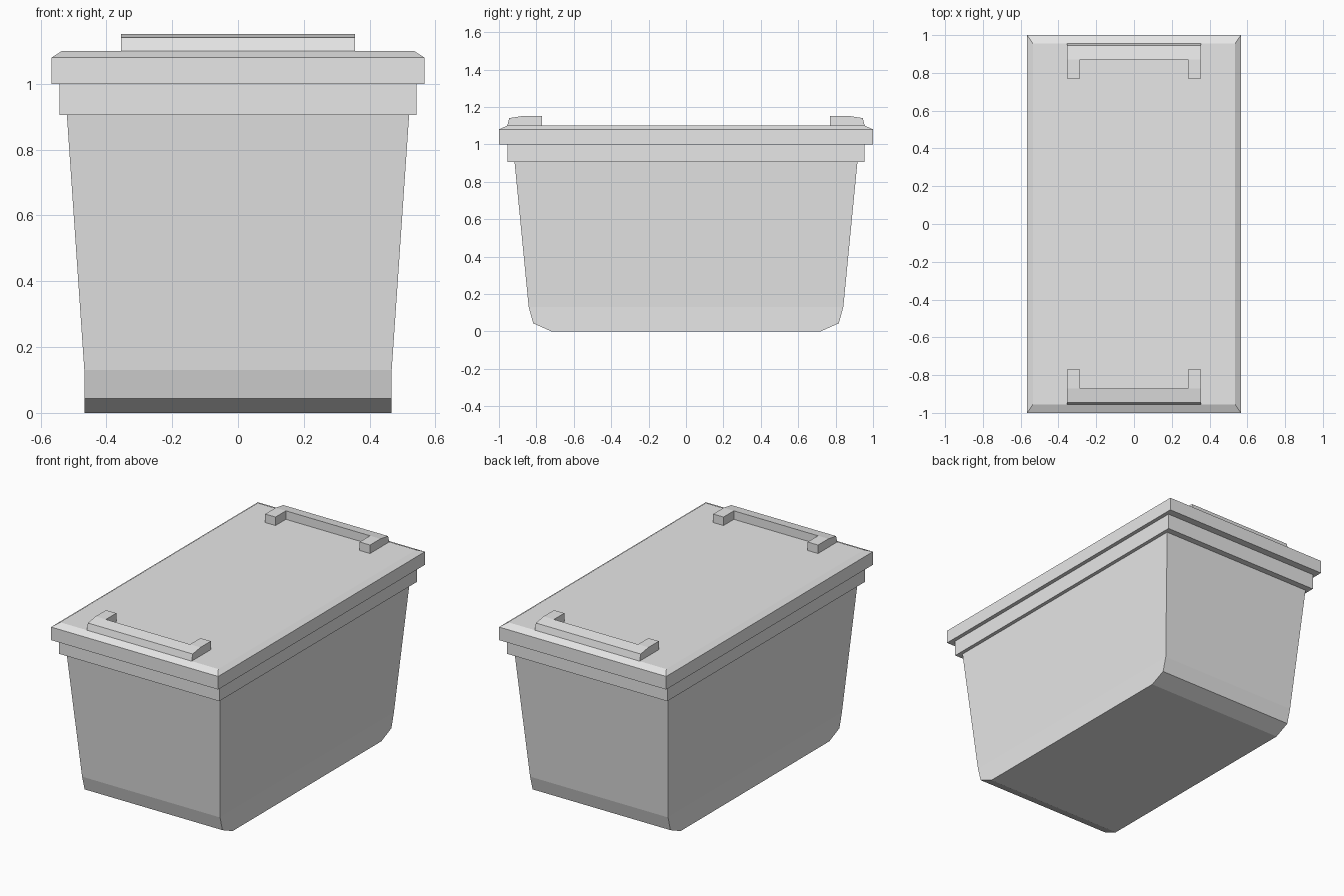
import bpy
import bmesh

cube = bpy.data.objects.get("Cube")
if cube:
    bpy.data.objects.remove(cube, do_unlink=True)

GREY = (0.8, 0.8, 0.8, 1.0)
plastic = bpy.data.materials.new("light_grey_plastic")
plastic.use_nodes = True
plastic.diffuse_color = GREY
plastic.node_tree.nodes["Principled BSDF"].inputs["Base Color"].default_value = GREY


def finish(name, bm):
    """Turn a bmesh into a flat shaded object."""
    bmesh.ops.recalc_face_normals(bm, faces=bm.faces)
    mesh = bpy.data.meshes.new(name)
    bm.to_mesh(mesh)
    bm.free()
    mesh.materials.append(plastic)
    obj = bpy.data.objects.new(name, mesh)
    bpy.context.collection.objects.link(obj)
    return obj


def rectangle_loft(name, levels):
    """Skin a closed solid through rectangles of (half x, half y, z)."""
    bm = bmesh.new()
    rings = [[bm.verts.new((sx * x, sy * y, z))
              for sx, sy in ((-1, -1), (1, -1), (1, 1), (-1, 1))]
             for x, y, z in levels]
    for low, high in zip(rings, rings[1:]):
        for i in range(4):
            j = (i + 1) % 4
            bm.faces.new((low[i], low[j], high[j], high[i]))
    bm.faces.new(rings[0][::-1])
    bm.faces.new(rings[-1])
    return finish(name, bm)


def handle(name, side):
    """U-shaped grip whose outer edge slopes down; side is -1 front, 1 back."""
    half, inner, outer, bar, tip = 0.355, 0.285, 0.955, 0.87, 0.77
    base, shoulder, top = 1.1, 1.14, 1.152
    right = [(half, outer), (half, tip), (inner, tip), (inner, bar)]
    outline = right + [(-x, y) for x, y in reversed(right)]
    bm = bmesh.new()
    face = bm.faces.new([bm.verts.new((x, side * y, base)) for x, y in outline])
    grown = bmesh.ops.extrude_face_region(bm, geom=[face])["geom"]
    for v in grown:
        if isinstance(v, bmesh.types.BMVert):
            v.co.z = top
    # Crease along the inner line of the bar, then drop the outer edge
    bmesh.ops.bisect_plane(bm, geom=bm.verts[:] + bm.edges[:] + bm.faces[:],
                           plane_co=(0, side * bar, 0), plane_no=(0, 1, 0))
    for v in bm.verts:
        if abs(v.co.y) > outer - 0.01 and v.co.z > base + 0.01:
            v.co.z = shoulder
            v.co.y = side * (outer - 0.01)
    return finish(name, bm)


# Tapered tub with rounded-under front and back
rectangle_loft("tub_body", [(0.467, 0.72, 0), (0.467, 0.817, 0.043),
                            (0.467, 0.841, 0.13), (0.521, 0.918, 0.92)])
# Collar around the mouth of the tub
rectangle_loft("tub_rim", [(0.542, 0.955, 0.905), (0.542, 0.955, 1.0)])
# Lid with a bevelled upper edge
rectangle_loft("lid", [(0.566, 1.0, 1.0), (0.566, 1.0, 1.08), (0.535, 0.955, 1.1)])
# Handles at both ends of the lid
handle("front_handle", -1)
handle("back_handle", 1)
